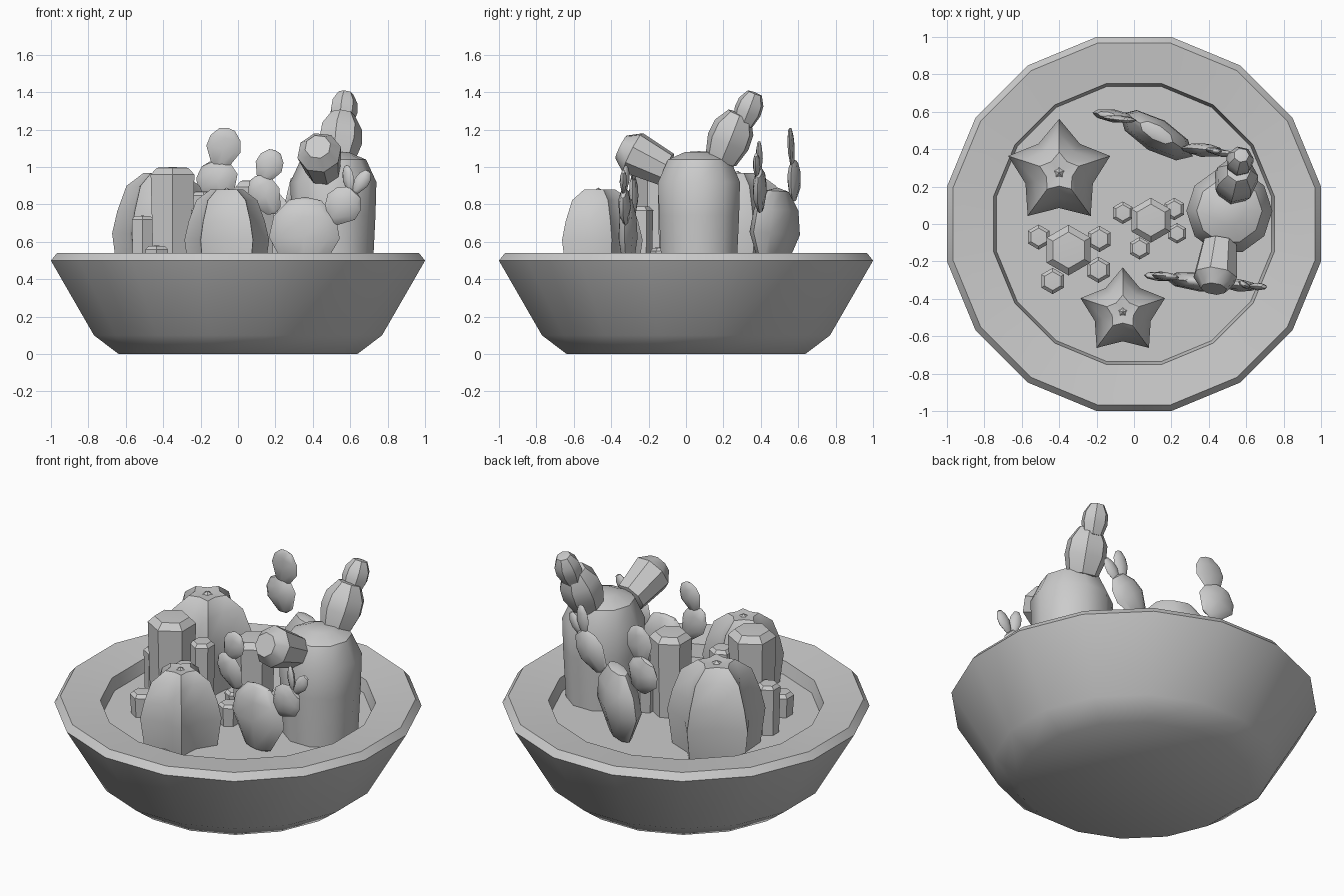
import bpy, math
from mathutils import Vector

if "Cube" in bpy.data.objects:
    bpy.data.objects.remove(bpy.data.objects["Cube"])

UP = Vector((0, 0, 1))


def loft(name, profile, n, base, axis=UP, normal=(0, 1, 0), flat=1.0,
         inner=1.0, phase=0.0, angle=40):
    """Revolve (radius, height) points about an axis; flat squashes along
    normal, inner pulls in every second vertex to make a star."""
    a = Vector(axis).normalized()
    nrm = Vector(normal)
    nrm = (nrm - a * nrm.dot(a)).normalized()
    side = nrm.cross(a)
    base = Vector(base)
    verts, faces, rings = [], [], []
    for r, h in profile:
        if r == 0:
            rings.append([len(verts)])
            verts.append(base + a * h)
            continue
        rings.append(list(range(len(verts), len(verts) + n)))
        for i in range(n):
            t = phase + 2 * math.pi * i / n
            q = r * (inner if i % 2 else 1.0)
            verts.append(base + a * h + side * q * math.cos(t) + nrm * q * flat * math.sin(t))
    for lo, hi in zip(rings, rings[1:]):
        for i in range(n):
            j = (i + 1) % n
            if len(lo) == 1:
                faces.append((lo[0], hi[j], hi[i]))
            elif len(hi) == 1:
                faces.append((lo[i], lo[j], hi[0]))
            else:
                faces.append((lo[i], lo[j], hi[j], hi[i]))
    me = bpy.data.meshes.new(name)
    me.from_pydata(verts, [], faces)
    ob = bpy.data.objects.new(name, me)
    bpy.context.collection.objects.link(ob)
    bpy.ops.object.select_all(action='DESELECT')
    ob.select_set(True)
    bpy.context.view_layer.objects.active = ob
    bpy.ops.object.shade_smooth_by_angle(angle=math.radians(angle))
    return ob


SOIL = 0.44

# Sixteen-sided bowl with a sloping rim, and the soil inside it
loft("bowl", [(0, 0), (0.65, 0), (0.785, 0.1), (1.02, 0.5), (0.987, 0.54),
              (0.765, 0.515), (0.745, SOIL - 0.02)], 16, (0, 0, 0), phase=math.pi / 16)
loft("soil", [(0.75, 0), (0, 0)], 16, (0, 0, SOIL), phase=math.pi / 16)


# Five-ribbed star cacti
def star_cactus(name, x, y, r, h):
    loft(name, [(r * 0.9, 0), (r, h * 0.38), (r * 0.9, h * 0.6), (r * 0.72, h * 0.85),
                (r * 0.38, h * 0.98), (r * 0.1, h * 0.97), (0, h)],
         10, (x, y, SOIL), inner=0.66, phase=math.pi / 2, angle=30)


star_cactus("star_cactus_large", -0.40, 0.275, 0.287, 0.54)
star_cactus("star_cactus_small", -0.06, -0.47, 0.238, 0.45)

# Barrel column with its offshoots
loft("column_body", [(0.21, 0), (0.225, 0.3), (0.23, 0.48), (0.175, 0.6),
                     (0.08, 0.64), (0, 0.645)], 10, (0.51, 0.07, SOIL))


def shoot(name, base, tip, r):
    ax = Vector(tip) - Vector(base)
    h = ax.length
    loft(name, [(0, 0), (r * 0.75, h * 0.06), (r, h * 0.42), (r * 0.95, h * 0.7),
                (r * 0.55, h * 0.97), (0, h)], 7, base, ax)


loft("column_arm_front", [(0, 0), (0.095, 0.03), (0.12, 0.23), (0.07, 0.3), (0, 0.3)],
     8, (0.46, -0.08, 0.975), (-0.03, -0.24, 0.12))
shoot("column_arm_back", (0.53, 0.18, 1.02), (0.56, 0.29, 1.29), 0.12)
shoot("column_arm_tip", (0.555, 0.30, 1.22), (0.575, 0.37, 1.40), 0.075)

# Clusters of hexagonal stems: x, y, radius, top height
clusters = {
    "left_stem": [(-0.35, -0.14, 0.135, 1.0), (-0.51, -0.07, 0.067, 0.74),
                  (-0.185, -0.08, 0.07, 0.87), (-0.19, -0.245, 0.07, 0.79),
                  (-0.435, -0.305, 0.07, 0.58)],
    "middle_stem": [(0.09, 0.02, 0.12, 0.93), (-0.06, 0.06, 0.06, 0.55),
                    (0.215, 0.08, 0.06, 0.6), (0.23, -0.05, 0.055, 0.62),
                    (0.03, -0.13, 0.06, 0.57)],
}
for label, stems in clusters.items():
    for k, (x, y, r, top) in enumerate(stems):
        h = top - SOIL
        loft(f"{label}_{k}", [(r * 0.88, 0), (r, h - r * 0.3), (r * 0.72, h - r * 0.03), (0, h)],
             6, (x, y, SOIL), phase=math.pi / 2, angle=35)


# Prickly pears made of flattened pads: base, tip, half width, thickness ratio, normal
def pad(name, base, tip, w, flat, normal):
    ax = Vector(tip) - Vector(base)
    h = ax.length
    loft(name, [(0, 0), (w * 0.5, h * 0.08), (w, h * 0.48), (w * 0.88, h * 0.75),
                (w * 0.45, h * 0.96), (0, h)], 8, base, ax, normal, flat)


FRONT = (0.1, 1, 0)
BACK = (0.5, 0.86, 0)
SIDE = (0.15, 1, 0)
pads = [
    ("front_pear_body", (0.35, -0.31, 0.42), (0.36, -0.31, 0.84), 0.19, 0.27, FRONT),
    ("front_pear_right", (0.48, -0.32, 0.71), (0.63, -0.335, 0.87), 0.10, 0.33, FRONT),
    ("front_pear_bud_a", (0.60, -0.33, 0.86), (0.58, -0.32, 1.01), 0.035, 0.5, (0.6, 1, 0)),
    ("front_pear_bud_b", (0.62, -0.335, 0.86), (0.70, -0.335, 0.98), 0.04, 0.5, FRONT),
    ("front_pear_left", (0.20, -0.28, 0.75), (0.09, -0.28, 0.95), 0.085, 0.3, FRONT),
    ("front_pear_left_tip", (0.13, -0.28, 0.92), (0.20, -0.28, 1.09), 0.075, 0.3, FRONT),
    ("back_pear_body", (0.12, 0.46, 0.42), (0.12, 0.49, 0.89), 0.225, 0.4, BACK),
    ("back_pear_left", (-0.07, 0.57, 0.82), (-0.15, 0.585, 1.03), 0.115, 0.3, SIDE),
    ("back_pear_left_tip", (-0.10, 0.57, 0.99), (-0.055, 0.555, 1.21), 0.093, 0.2, (0.1, 1, 0.1)),
    ("back_pear_right", (0.28, 0.40, 0.77), (0.45, 0.39, 0.98), 0.105, 0.35, SIDE),
    ("back_pear_bud_a", (0.41, 0.395, 0.96), (0.44, 0.39, 1.14), 0.045, 0.4, SIDE),
    ("back_pear_bud_b", (0.43, 0.38, 0.94), (0.52, 0.375, 1.07), 0.04, 0.5, SIDE),
]
for p in pads:
    pad(*p)
